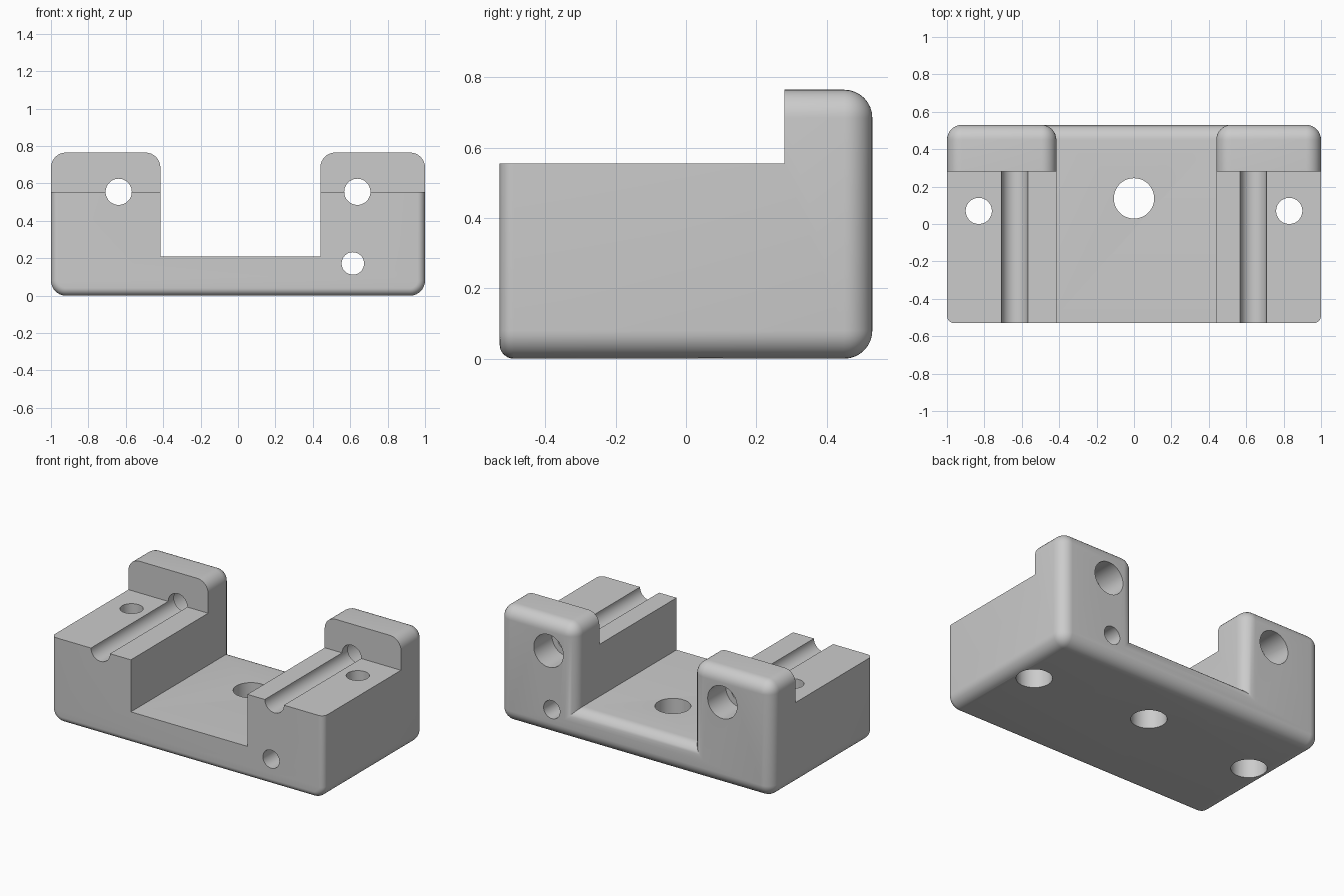
import bpy, bmesh
from math import sin, cos, pi, radians

if "Cube" in bpy.data.objects:
    bpy.data.objects.remove(bpy.data.objects["Cube"])

R, F = 0.08, 0.04             # main and front edge radii
Y0, Y1, TOP = -0.53, 0.53, 0.765
XL, XR, FLOOR = -0.415, 0.44, 0.21
SHELF, STEP_Y = 0.555, 0.28
N = 8

grey = bpy.data.materials.new("grey plastic")
grey.diffuse_color = (0.6, 0.6, 0.6, 1)
grey.use_nodes = True
grey.node_tree.nodes["Principled BSDF"].inputs["Base Color"].default_value = grey.diffuse_color


def arc(cx, cz, start, d):
    """Quarter-round corner shrunk inwards by d."""
    return [(cx + (R - d) * cos(radians(start + 90 * i / N)),
             cz + (R - d) * sin(radians(start + 90 * i / N))) for i in range(N + 1)]


def section(outer, inner):
    """U-shaped outline; outer sides and channel sides are inset separately."""
    return (arc(-1 + R, R, 180, outer) + arc(1 - R, R, 270, outer)
            + arc(1 - R, TOP - R, 0, outer) + arc(XR + R, TOP - R, 90, inner)
            + [(XR + inner, FLOOR - inner), (XL - inner, FLOOR - inner)]
            + arc(XL - R, TOP - R, 0, inner) + arc(-1 + R, TOP - R, 90, outer))


# U-shaped body lofted from front to back with rounded rims
rings = []
for i in range(N + 1):
    t = pi / 2 * i / N
    rings.append((Y0 + F * (1 - cos(t)), F * (1 - sin(t)), 0))
for i in range(N + 1):
    t = pi / 2 * i / N
    d = R * (1 - cos(t))
    rings.append((Y1 - R + R * sin(t), d, d))

bm = bmesh.new()
loops = [[bm.verts.new((x, y, z)) for x, z in section(o, n)] for y, o, n in rings]
for a, b in zip(loops, loops[1:]):
    for i in range(len(a)):
        j = (i + 1) % len(a)
        bm.faces.new((a[i], a[j], b[j], b[i]))
bm.faces.new(loops[0])
bm.faces.new(loops[-1])
bmesh.ops.remove_doubles(bm, verts=bm.verts, dist=1e-5)
bmesh.ops.recalc_face_normals(bm, faces=bm.faces)
mesh = bpy.data.meshes.new("bracket_body")
bm.to_mesh(mesh)
bm.free()
body = bpy.data.objects.new("bracket_body", mesh)
bpy.context.collection.objects.link(body)
mesh.materials.append(grey)


def cut(cutter):
    cutter.hide_render = True
    cutter.data.materials.append(grey)
    mod = body.modifiers.new("cut", 'BOOLEAN')
    mod.operation, mod.solver, mod.object = 'DIFFERENCE', 'EXACT', cutter
    bpy.ops.object.select_all(action='DESELECT')
    bpy.context.view_layer.objects.active = body
    body.select_set(True)
    bpy.ops.object.modifier_apply(modifier=mod.name)
    bpy.data.objects.remove(cutter)


def hole(name, radius, loc, length, along_y=False):
    bpy.ops.mesh.primitive_cylinder_add(vertices=48, radius=radius, depth=length, location=loc,
                                        rotation=(pi / 2 if along_y else 0, 0, 0))
    ob = bpy.context.object
    ob.name = name
    cut(ob)


# Lower the front part to the shelf height, leaving the rear posts
bpy.ops.mesh.primitive_cube_add(size=1, location=(0, STEP_Y - 1, SHELF + 0.5))
step = bpy.context.object
step.name = "step_cutter"
step.scale = (3, 2, 1)
cut(step)

for s in (-1, 1):
    # Rod groove, through hole in the post and rear counterbore
    hole("groove_cutter", 0.07, (s * 0.638, 0, SHELF), 3, True)
    hole("rear_counterbore", 0.108, (s * 0.638, Y1 + 0.4, SHELF), 1.18, True)
    # Vertical screw hole with counterbore underneath
    hole("screw_hole", 0.07, (s * 0.83, 0.07, 0.3), 2)
    hole("screw_counterbore", 0.108, (s * 0.83, 0.07, -0.3), 1.1)

# Centre hole and low side hole
hole("centre_hole", 0.108, (0, 0.137, 0), 2)
hole("low_hole", 0.06, (0.614, 0, 0.172), 3, True)

bpy.ops.object.select_all(action='DESELECT')
body.select_set(True)
bpy.context.view_layer.objects.active = body
bpy.ops.object.shade_smooth_by_angle(angle=radians(30))
